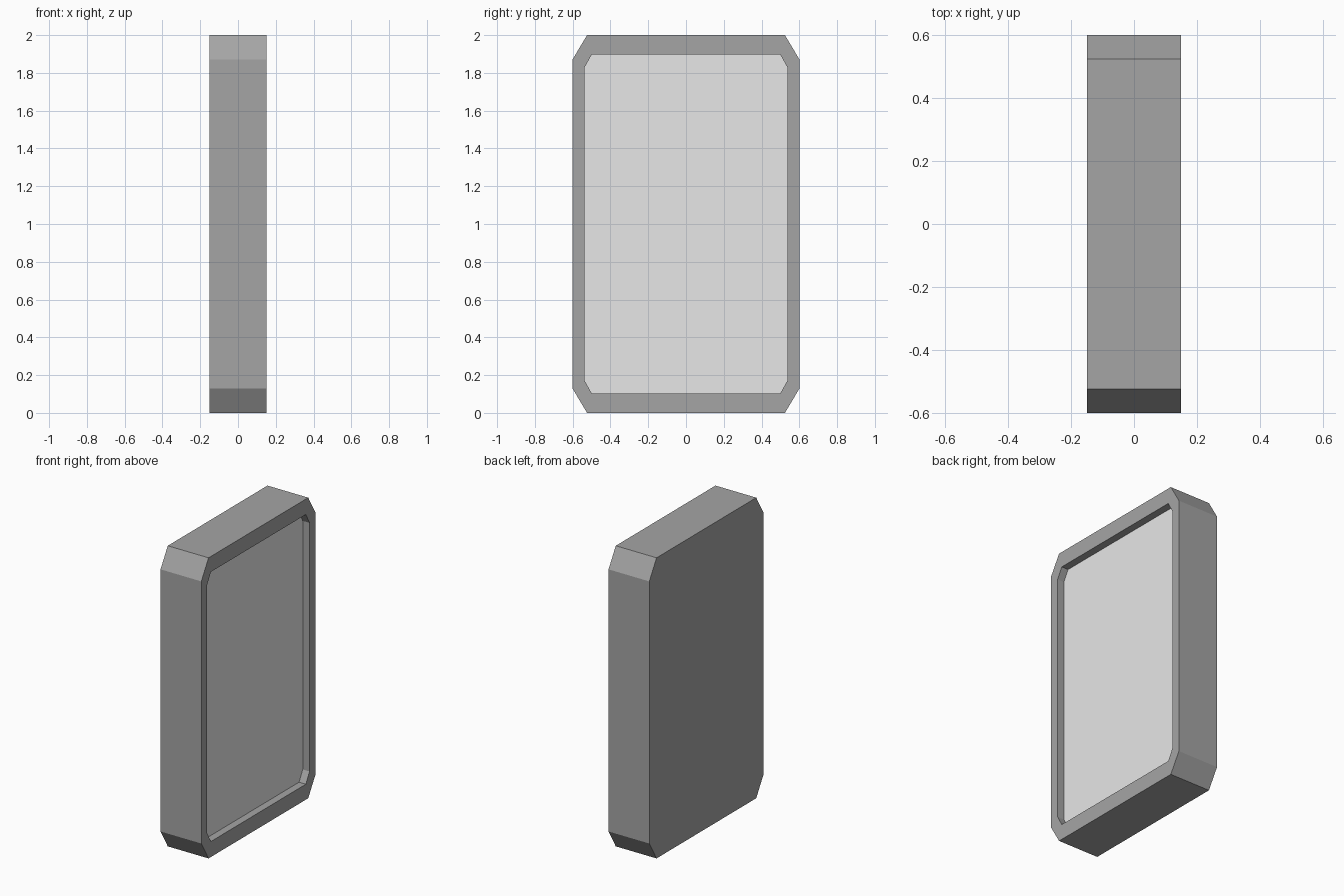
import bpy, bmesh

if "Cube" in bpy.data.objects:
    bpy.data.objects.remove(bpy.data.objects["Cube"])


def material(name, v):
    m = bpy.data.materials.new(name)
    m.diffuse_color = (v, v, v, 1.0)
    m.use_nodes = True
    m.node_tree.nodes["Principled BSDF"].inputs["Base Color"].default_value = m.diffuse_color
    return m


def outline(hy, z0, z1, cy, cz):
    """Chamfered rectangle in the YZ plane, counter-clockwise seen from +x."""
    return [(-hy + cy, z0), (hy - cy, z0), (hy, z0 + cz), (hy, z1 - cz),
            (hy - cy, z1), (-hy + cy, z1), (-hy, z1 - cz), (-hy, z0 + cz)]


casing_grey = material("casing grey", 0.27 / 0.72)
panel_grey = material("panel light grey", 0.8)

outer = outline(0.60, 0.0, 2.0, 0.076, 0.128)
inner = outline(0.538, 0.103, 1.897, 0.039, 0.07)

# Tray-shaped casing: back, sides, front rim, recess walls, recessed panel
bm = bmesh.new()
loops = [[bm.verts.new((x, y, z)) for y, z in pts]
         for x, pts in ((-0.15, outer), (0.15, outer), (0.15, inner), (0.10, inner))]
bm.faces.new(loops[0][::-1])
for a, b in zip(loops, loops[1:]):
    for i in range(8):
        j = (i + 1) % 8
        bm.faces.new((a[i], a[j], b[j], b[i]))
panel = bm.faces.new(loops[3])
panel.material_index = 1
bmesh.ops.recalc_face_normals(bm, faces=bm.faces)

mesh = bpy.data.meshes.new("framed_panel")
bm.to_mesh(mesh)
bm.free()
mesh.materials.append(casing_grey)
mesh.materials.append(panel_grey)
bpy.context.collection.objects.link(bpy.data.objects.new("framed_panel", mesh))
